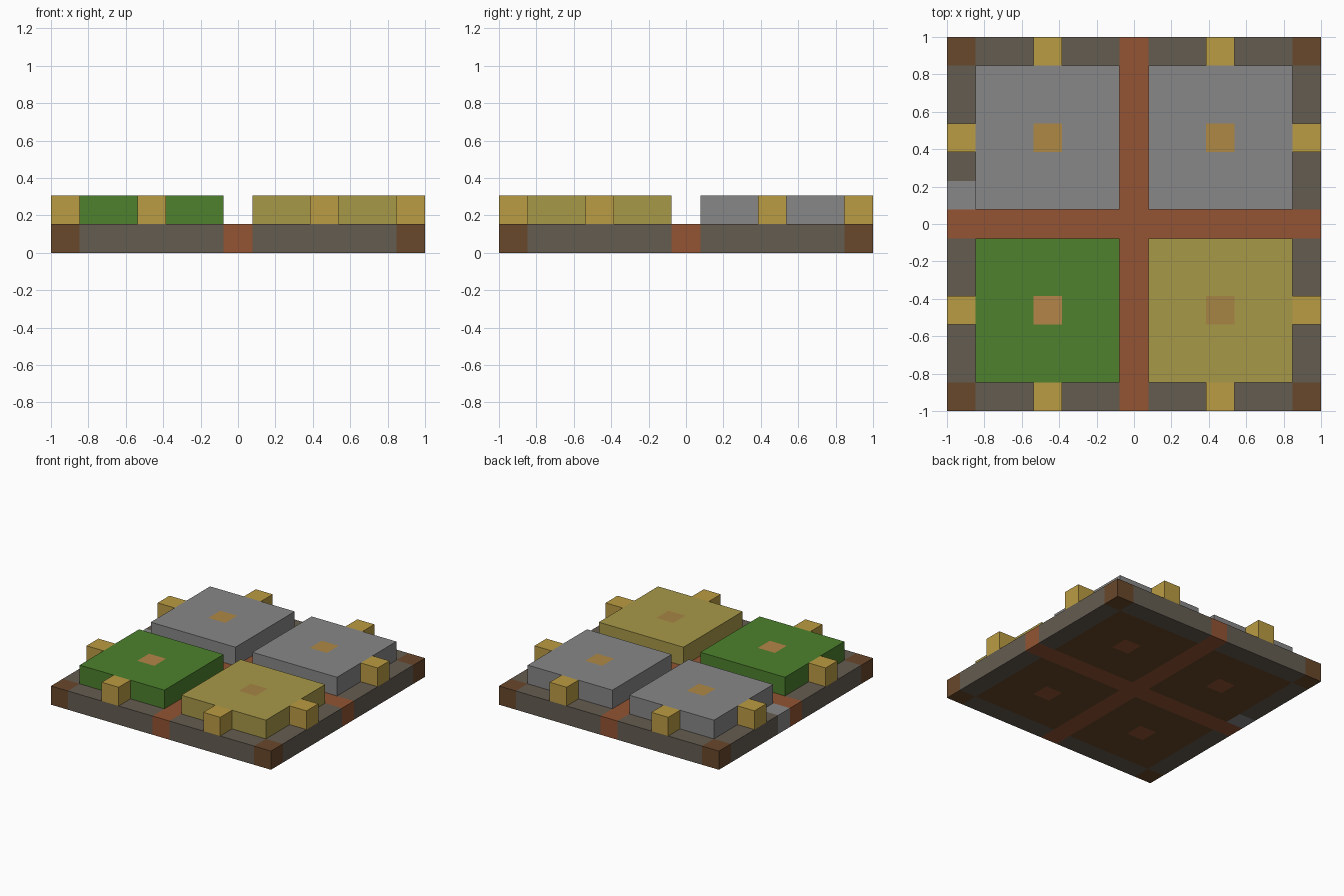
import bpy, bmesh
from mathutils import Vector

if "Cube" in bpy.data.objects:
    bpy.data.objects.remove(bpy.data.objects["Cube"], do_unlink=True)

N = 13            # cells along each side
C = 2 / N         # cell size


def material(name, rgb):
    """Flat material from 8-bit sRGB values."""
    lin = [((v / 255 + 0.055) / 1.055) ** 2.4 for v in rgb]
    m = bpy.data.materials.new(name)
    m.use_nodes = True
    m.diffuse_color = (*lin, 1)
    bsdf = m.node_tree.nodes["Principled BSDF"]
    bsdf.inputs["Base Color"].default_value = (*lin, 1)
    bsdf.inputs["Roughness"].default_value = 0.9
    return m


MATS = {
    "stone": material("stone grey", (135, 135, 135)),
    "grass": material("grass green", (77, 129, 45)),
    "sand": material("sand yellow", (167, 152, 72)),
    "border": material("border grey brown", (100, 92, 81)),
    "earth": material("earth brown", (105, 72, 43)),
    "path": material("path red brown", (147, 84, 51)),
    "post": material("post gold", (187, 156, 67)),
    "bronze": material("inlay bronze", (174, 136, 68)),
    "copper": material("inlay copper", (180, 134, 73)),
    "clay": material("inlay clay", (167, 133, 69)),
}


def slab(name, col, row, size, level, rule):
    """Block of size x size cells, one cell high, coloured cell by cell."""
    bm = bmesh.new()
    bmesh.ops.create_grid(bm, x_segments=size, y_segments=size, size=size * C / 2)
    ext = bmesh.ops.extrude_face_region(bm, geom=bm.faces[:], use_keep_orig=True)
    top = [v for v in ext["geom"] if isinstance(v, bmesh.types.BMVert)]
    bmesh.ops.translate(bm, verts=top, vec=(0, 0, C))
    bmesh.ops.recalc_face_normals(bm, faces=bm.faces[:])
    shift = Vector(((col + size / 2) * C - 1, (row + size / 2) * C - 1, level * C))
    bmesh.ops.translate(bm, verts=bm.verts[:], vec=shift)
    me = bpy.data.meshes.new(name)
    used = []
    for f in bm.faces:
        # step inside the face to find the cell it belongs to
        p = f.calc_center_median() - f.normal * C / 2
        key = rule(int((p.x + 1) / C), int((p.y + 1) / C))
        if key not in used:
            used.append(key)
            me.materials.append(MATS[key])
        f.material_index = used.index(key)
    bm.to_mesh(me)
    bm.free()
    ob = bpy.data.objects.new(name, me)
    bpy.context.collection.objects.link(ob)
    return ob


MID, LAST = N // 2, N - 1
PLOT_CENTRES = (3, 9)


def base_colour(i, j):
    if (i, j) == (0, MID + 1):
        return "stone"                       # odd cell beside the path
    if MID in (i, j):
        return "path"
    edge_x, edge_y = i in (0, LAST), j in (0, LAST)
    if edge_x and edge_y:
        return "earth"
    if edge_x or edge_y:
        return "border"
    if i in PLOT_CENTRES and j in PLOT_CENTRES:
        return "path"
    return "earth"


# Ground slab with border, corners and crossing paths
slab("base", 0, 0, N, 0, base_colour)

# Four raised plots, each with a coloured centre cell
plots = [
    ("front_right_plot", 3, 3, "grass", "copper"),
    ("front_left_plot", 9, 3, "sand", "clay"),
    ("back_right_plot", 3, 9, "stone", "bronze"),
    ("back_left_plot", 9, 9, "stone", "bronze"),
]
for name, ci, cj, field, inlay in plots:
    # the inlay only occupies the centre cell
    slab(name, ci - 2, cj - 2, 5, 1,
         lambda i, j: inlay if (i, j) == (ci, cj) else field)

# Two posts on every side of the border
for k in PLOT_CENTRES:
    side = "right" if k < MID else "left"
    depth = "front" if k < MID else "back"
    for name, i, j in ((f"front_post_{side}", k, 0), (f"back_post_{side}", k, LAST),
                       (f"right_post_{depth}", 0, k), (f"left_post_{depth}", LAST, k)):
        slab(name, i, j, 1, 1, lambda a, b: "post")
